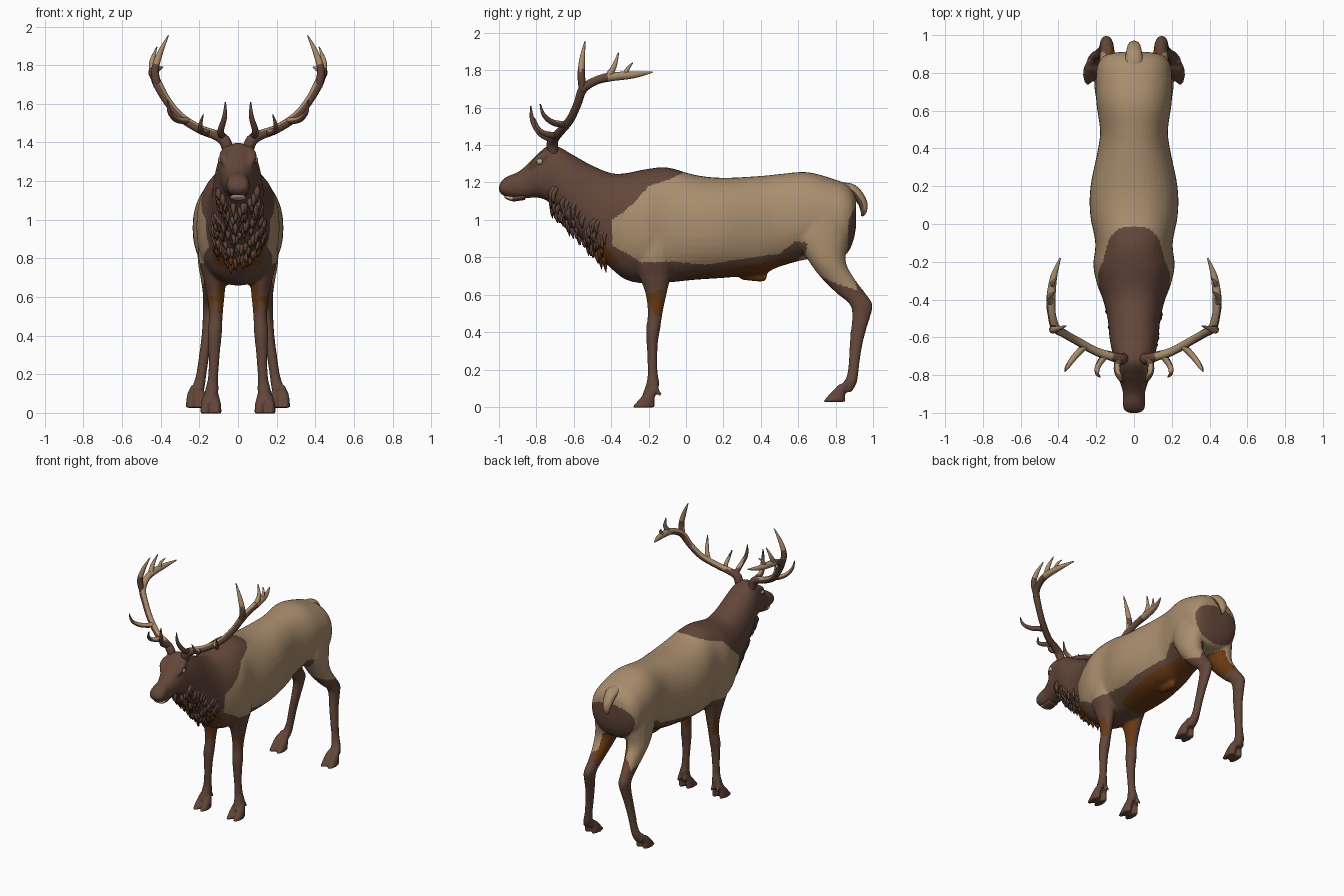
import bpy, bmesh, math, random
from mathutils import Vector

if "Cube" in bpy.data.objects:
    bpy.data.objects.remove(bpy.data.objects["Cube"], do_unlink=True)
random.seed(4)
X, Y, Z = Vector((1, 0, 0)), Vector((0, 1, 0)), Vector((0, 0, 1))


def material(name, colour):
    mat = bpy.data.materials.new(name)
    mat.use_nodes = True
    rgba = (*colour, 1)
    mat.diffuse_color = rgba
    mat.node_tree.nodes["Principled BSDF"].inputs["Base Color"].default_value = rgba
    return mat


PALETTE = [material("dark brown", (.125, .062, .042)), material("tan", (.4, .27, .155)),
           material("rust brown", (.14, .042, .007)), material("pale cream", (.55, .38, .26))]
BROWN, TAN, RUST, CREAM = range(len(PALETTE))


def spline(points, steps):
    """Catmull-Rom through points of any dimension."""
    p = [Vector(q) for q in points]
    p = [p[0]] + p + [p[-1]]
    out = []
    for a, b, c, d in zip(p, p[1:], p[2:], p[3:]):
        for k in range(steps):
            t = k / steps
            out.append(b + (c - a) * (t / 2) + (a - b * 2.5 + c * 2 - d / 2) * t * t
                       + ((b - c) * 1.5 + (d - a) / 2) * t ** 3)
    return out + [p[-1]]


def loft(bm, points, normal=None, sides=16, steps=5, power=1.0):
    """Skin elliptical rings (x, y, z, radius u, radius v) along a smooth path."""
    path = spline(points, steps)
    centres = [Vector(q[:3]) for q in path]
    rings, u = [], X
    for i, q in enumerate(path):
        t = normal or (centres[min(i + 1, len(path) - 1)] - centres[max(i - 1, 0)]).normalized()
        u = (u - t * u.dot(t)).normalized()
        v = t.cross(u)
        ring = []
        for k in range(sides):
            a = math.tau * k / sides
            cu, cv = (math.copysign(abs(f) ** power, f) for f in (math.cos(a), math.sin(a)))
            ring.append(bm.verts.new(centres[i] + u * cu * max(q[3], .002) + v * cv * max(q[4], .002)))
        rings.append(ring)
    for r, s in zip(rings, rings[1:]):
        for k in range(sides):
            j = (k + 1) % sides
            bm.faces.new((r[k], r[j], s[j], s[k]))
    bm.faces.new(rings[0])
    bm.faces.new(rings[-1])


def tube(bm, points, **kw):
    """Round tube from (x, y, z, radius)."""
    loft(bm, [(*p, p[3]) for p in points], **kw)


def finish(name, bm):
    bmesh.ops.recalc_face_normals(bm, faces=bm.faces)
    mesh = bpy.data.meshes.new(name)
    bm.to_mesh(mesh)
    bm.free()
    obj = bpy.data.objects.new(name, mesh)
    bpy.context.collection.objects.link(obj)
    return obj


def paint(obj, rule):
    for mat in PALETTE:
        obj.data.materials.append(mat)
    for f in obj.data.polygons:
        f.material_index = rule(f.center, f.normal)
    obj.data.shade_smooth()


def mirrored(points, s):
    return [(p[0] * s, *p[1:]) for p in points]


def inside(y, z, poly):
    hit = False
    for (a, b), (c, d) in zip(poly, poly[1:] + poly[:1]):
        if (b > z) != (d > z) and y < a + (z - b) * (c - a) / (d - b):
            hit = not hit
    return hit


# Trunk, neck and head: y, top, bottom, half width
TRUNK = [(.91, 1.11, .97, .08), (.895, 1.15, .89, .15), (.86, 1.19, .82, .185), (.8, 1.215, .8, .2),
         (.65, 1.255, .79, .2), (.5, 1.245, .75, .18), (.4, 1.235, .71, .19), (.2, 1.225, .69, .23),
         (.05, 1.24, .68, .232), (-.1, 1.28, .665, .205), (-.22, 1.27, .66, .215), (-.32, 1.25, .68, .195),
         (-.4, 1.25, .74, .165), (-.5, 1.29, .84, .14), (-.6, 1.345, .94, .13), (-.68, 1.39, 1.04, .115),
         (-.74, 1.395, 1.1, .1), (-.8, 1.345, 1.12, .088), (-.85, 1.295, 1.115, .07),
         (-.9, 1.255, 1.115, .058), (-.95, 1.235, 1.12, .06), (-.985, 1.21, 1.135, .052), (-1, 1.18, 1.155, .03)]
FORELEG = [(.12, -.16, .95, .085, .13), (.125, -.165, .8, .08, .11), (.12, -.165, .7, .06, .085),
           (.115, -.16, .6, .045, .056), (.115, -.165, .5, .036, .04), (.12, -.175, .42, .038, .038),
           (.122, -.18, .35, .033, .031), (.125, -.18, .25, .027, .027), (.13, -.178, .17, .028, .028),
           (.135, -.178, .12, .035, .036), (.14, -.2, .06, .032, .036)]
HINDLEG = [(.11, .74, 1.05, .09, .15), (.12, .73, .9, .09, .14), (.13, .755, .78, .078, .1),
           (.135, .81, .69, .058, .088), (.14, .88, .61, .042, .078), (.145, .935, .55, .038, .062),
           (.15, .938, .49, .033, .05), (.16, .92, .4, .029, .04), (.175, .905, .3, .027, .033),
           (.19, .895, .2, .027, .029), (.205, .88, .13, .033, .034), (.215, .85, .08, .031, .036)]

bm = bmesh.new()
loft(bm, [(0, y, (t + b) / 2, w, (t - b) / 2) for y, t, b, w in TRUNK], normal=-Y, sides=40, power=.9)
tube(bm, [(0, .3, .71, .03), (0, .38, .7, .03), (0, .43, .69, .02)])
for s in (1, -1):
    for leg, (fx, fy, fz) in ((FORELEG, (.14, -.18, 0)), (HINDLEG, (.215, .84, .03))):
        loft(bm, mirrored(leg, s), normal=-Z)
        # Cloven toes and dew claws
        for dx in (-.022, .022):
            loft(bm, mirrored([(fx + dx, fy, fz + .09, .02, .025), (fx + dx * 1.2, fy - .025, fz + .05, .025, .038),
                               (fx + dx * 1.3, fy - .05, fz - .004, .027, .063)], s), normal=-Z)
            tube(bm, mirrored([(fx + dx * .8, fy + .01, fz + .11, .016), (fx + dx, fy + .045, fz + .06, .01)], s))
    # Brow ridges
    tube(bm, mirrored([(.05, -.72, 1.36, .03), (.075, -.785, 1.325, .024), (.06, -.83, 1.28, .012)], s))
body = finish("body", bm)

# Fuse the overlapping volumes into one skin
fuse = body.modifiers.new("fuse", "REMESH")
fuse.mode, fuse.voxel_size = "VOXEL", .01
relax = body.modifiers.new("relax", "SMOOTH")
relax.iterations = 4
skin = bpy.data.meshes.new_from_object(body.evaluated_get(bpy.context.evaluated_depsgraph_get()))
body.modifiers.clear()
body.data = skin

COAT = [(.02, 1.4), (-.02, 1.25), (-.08, 1.22), (-.2, 1.18), (-.27, 1.1), (-.35, 1.03), (-.4, 1), (-.39, .86),
        (-.3, .81), (-.24, .77), (-.1, .78), (.1, .76), (.5, .82), (.58, .88), (.65, .88), (.64, .82),
        (.6, .79), (.68, .72), (.78, .67), (.92, .62), (.86, .8), (.87, 1), (.92, 1.1), (.92, 1.4)]
PATCH = [(-.22, .6), (-.12, .63), (-.13, .49), (-.16, .48)]


def coat(c, n):
    inward = n.x * math.copysign(1, c.x) < -.3
    if c.y > .6 and .62 < c.z < .95 and inward:
        return RUST
    if inside(c.y, c.z, COAT) and not (c.z < .8 and inward):
        return TAN
    if inside(c.y, c.z, PATCH) or (-.3 < c.y < -.05 and .52 < c.z < .72 and inward):
        return RUST
    if -.02 < c.y < .64 and c.z < .7 + .17 * c.y:
        return RUST
    if -.48 < c.y < -.37 and .76 < c.z < .89 and abs(c.x) < .13:
        return RUST
    return BROWN


paint(body, coat)

# Shaggy mane hanging under the neck
bm = bmesh.new()
for i in range(170):
    y = random.uniform(-.72, -.42)
    k = (-.42 - y) / .3
    low, mid, wide = .77 + .31 * k, 1.02 + .2 * k, .155 - .045 * k
    a = random.uniform(-1.25, 1.25)
    x, z = wide * math.sin(a), mid - (mid - low) * math.cos(a)
    length = random.uniform(.06, .1)
    tube(bm, [(x * .93, y + .02, z + .03, .012), (x, y - .008, z - .01, .014),
              (x * .95, y - .004, z - length * .65, .002)], sides=6, steps=2)
paint(finish("mane", bm), lambda c, n: RUST if c.y > -.47 and c.z < .86 else BROWN)

# Tail
bm = bmesh.new()
loft(bm, [(0, .82, 1.17, .05, .03), (0, .89, 1.16, .045, .03), (0, .94, 1.1, .035, .026),
          (0, .95, 1.05, .022, .018), (0, .94, 1.02, .006, .006)])
paint(finish("tail", bm), lambda c, n: TAN if n.y + n.z > -.1 else BROWN)

# Lower lip
bm = bmesh.new()
loft(bm, [(0, -.86, 1.125, .04, .018), (0, -.92, 1.115, .042, .016), (0, -.955, 1.12, .036, .012),
          (0, -.97, 1.125, .015, .006)], normal=-Y)
paint(finish("lower_lip", bm), lambda c, n: CREAM if c.y < -.93 else BROWN)

# Antlers: main beam, then tines
ANTLER = [
    [(.05, -.71, 1.35, .028), (.07, -.715, 1.41, .03), (.12, -.7, 1.44, .025), (.2, -.675, 1.47, .023),
     (.3, -.62, 1.535, .022), (.37, -.58, 1.62, .022), (.415, -.55, 1.7, .024), (.435, -.48, 1.745, .022),
     (.44, -.4, 1.765, .024), (.425, -.28, 1.775, .018), (.39, -.18, 1.79, .004)],
    [(.415, -.55, 1.69, .022), (.43, -.56, 1.77, .02), (.405, -.555, 1.86, .015), (.36, -.54, 1.955, .003)],
    [(.08, -.71, 1.43, .02), (.09, -.775, 1.46, .017), (.07, -.82, 1.53, .013), (.065, -.83, 1.61, .003)],
    [(.15, -.69, 1.45, .02), (.19, -.75, 1.46, .015), (.195, -.79, 1.49, .011), (.18, -.81, 1.545, .003)],
    [(.26, -.645, 1.51, .018), (.32, -.71, 1.52, .016), (.355, -.76, 1.56, .011), (.365, -.78, 1.62, .003)],
    [(.44, -.42, 1.76, .02), (.445, -.385, 1.82, .014), (.42, -.36, 1.895, .003)],
    [(.43, -.33, 1.77, .015), (.43, -.31, 1.81, .01), (.41, -.285, 1.84, .003)]]


def antler_tone(c, n):
    tip = c.z > 1.8 or c.y > -.42
    return TAN if tip or (c.z > 1.46 and n.z - .3 * n.x * math.copysign(1, c.x) > .5) else BROWN


for side, s in (("left", 1), ("right", -1)):
    bm = bmesh.new()
    for part in ANTLER:
        tube(bm, mirrored(part, s), sides=12)
    paint(finish(side + "_antler", bm), antler_tone)

    # Ear with a rust hollow
    bm = bmesh.new()
    loft(bm, mirrored([(.07, -.7, 1.345, .02, .02), (.11, -.695, 1.35, .022, .028), (.16, -.69, 1.355, .022, .046),
                       (.205, -.685, 1.375, .014, .034), (.238, -.68, 1.395, .003, .004)], s), normal=X * s)
    ear = finish(side + "_ear", bm)
    # Turn the flat side forward
    paint(ear, lambda c, n: RUST if n.y < -.6 and .11 < abs(c.x) < .2 and c.z < 1.37 else BROWN)

    # Eye
    bm = bmesh.new()
    bmesh.ops.create_uvsphere(bm, u_segments=16, v_segments=10, radius=.017)
    bmesh.ops.translate(bm, verts=bm.verts, vec=(.087 * s, -.782, 1.312))
    paint(finish(side + "_eye", bm), lambda c, n: CREAM)
